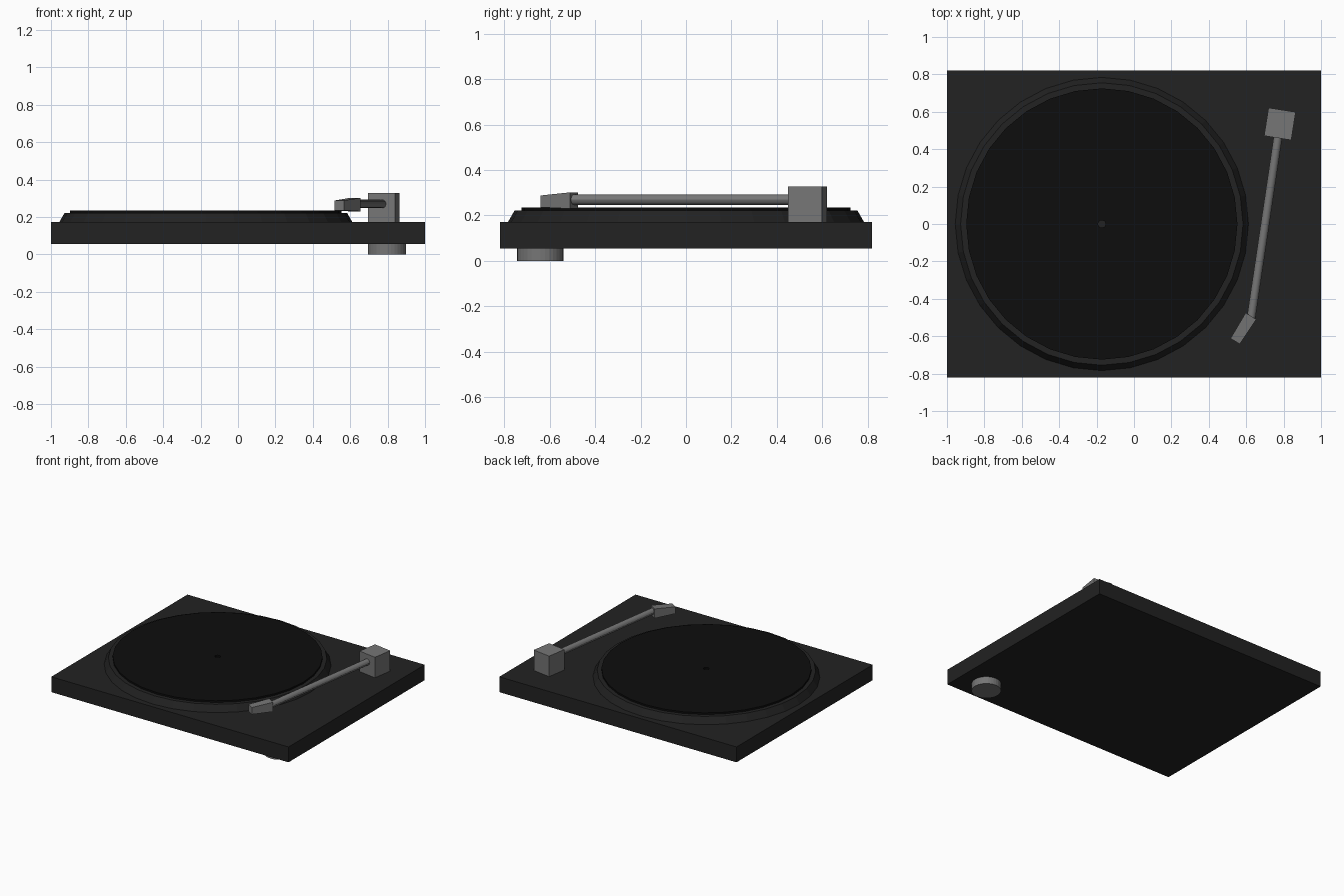
import bpy, bmesh
from math import radians, atan2, hypot, pi, cos, sin

if "Cube" in bpy.data.objects:
    bpy.data.objects.remove(bpy.data.objects["Cube"])


def mat(name, v):
    m = bpy.data.materials.new(name)
    m.diffuse_color = (v, v, v, 1)
    m.use_nodes = True
    m.node_tree.nodes["Principled BSDF"].inputs["Base Color"].default_value = m.diffuse_color
    return m


BLACK = mat("matte_black", 0.016)
VINYL = mat("vinyl", 0.004)
GREY = mat("metal_grey", 0.18)


def make(name, verts, faces, material, loc=(0, 0, 0), rot_z=0.0):
    me = bpy.data.meshes.new(name)
    me.from_pydata(verts, [], faces)
    bm = bmesh.new()
    bm.from_mesh(me)
    bmesh.ops.recalc_face_normals(bm, faces=bm.faces)
    bm.to_mesh(me)
    bm.free()
    me.materials.append(material)
    ob = bpy.data.objects.new(name, me)
    ob.location = loc
    ob.rotation_euler.z = rot_z
    bpy.context.collection.objects.link(ob)
    return ob


def loft(name, rings, material, closed=False, **kw):
    """Skin rings of points; cap the ends, or join last to first if closed."""
    n, k = len(rings[0]), len(rings)
    verts = [p for r in rings for p in r]
    faces = [(i * n + j, i * n + (j + 1) % n,
              (i + 1) % k * n + (j + 1) % n, (i + 1) % k * n + j)
             for i in range(k if closed else k - 1) for j in range(n)]
    if not closed:
        faces += [tuple(range(n)), tuple(range((k - 1) * n, k * n))]
    return make(name, verts, faces, material, **kw)


def circle(r, z, n=32):
    return [(r * sin(2 * pi * j / n), r * cos(2 * pi * j / n), z) for j in range(n)]


def rect(w, d, z):
    return [(-w / 2, -d / 2, z), (w / 2, -d / 2, z), (w / 2, d / 2, z), (-w / 2, d / 2, z)]


# Plinth and its single front right foot
loft("plinth", [rect(2, 1.64, 0.055), rect(2, 1.64, 0.172)], BLACK)
loft("foot", [circle(0.102, 0), circle(0.102, 0.06)], GREY, loc=(0.797, -0.642, 0))

# Bevelled platter with a record that has a centre hole
loft("platter", [circle(0.785, 0.17), circle(0.755, 0.222)], BLACK, loc=(-0.172, 0, 0))
loft("record", [circle(0.725, 0.22), circle(0.725, 0.235),
                circle(0.02, 0.235), circle(0.02, 0.22)], VINYL,
     closed=True, loc=(-0.172, 0, 0))

# Tonearm pivot block
loft("arm_pivot", [rect(0.147, 0.152, 0.17), rect(0.147, 0.152, 0.328)], GREY,
     loc=(0.78, 0.535, 0), rot_z=radians(-9))

# Tonearm tube
x0, y0, x1, y1 = 0.775, 0.50, 0.625, -0.51
bpy.ops.mesh.primitive_cylinder_add(
    vertices=12, radius=0.023, depth=hypot(x1 - x0, y1 - y0),
    location=((x0 + x1) / 2, (y0 + y1) / 2, 0.27),
    rotation=(0, pi / 2, atan2(y1 - y0, x1 - x0)))
tube = bpy.context.object
tube.name = "arm_tube"
tube.data.materials.append(GREY)
bpy.ops.object.shade_smooth_by_angle()


# Tapered headshell, angled inward
def section(a, b, z0, z1):
    return [(*a, z0), (*b, z0), (*b, z1), (*a, z1)]


loft("headshell", [section((0.597, -0.475), (0.654, -0.51), 0.23, 0.302),
                   section((0.516, -0.612), (0.566, -0.642), 0.236, 0.288)], GREY)
